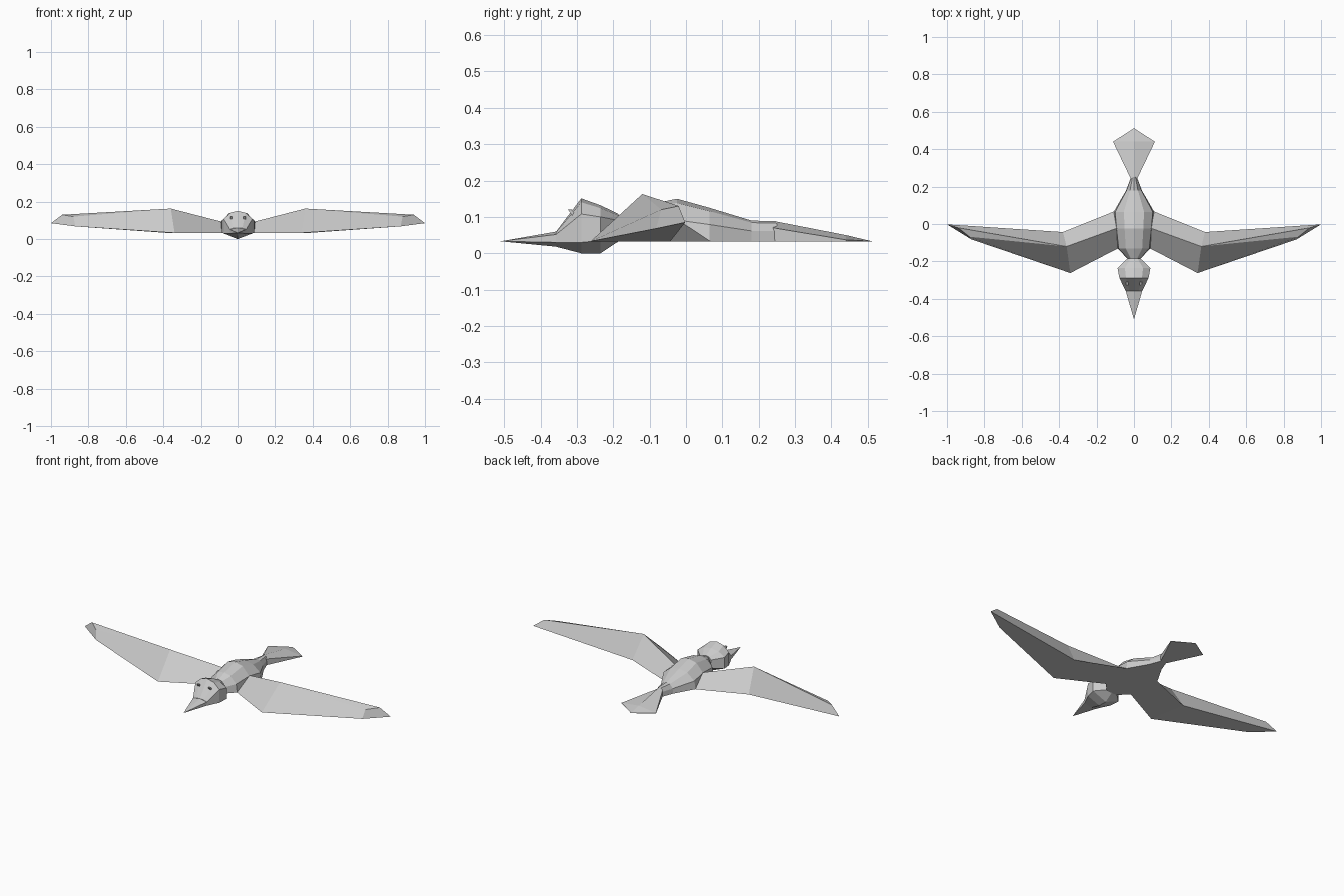
import bpy, bmesh

if "Cube" in bpy.data.objects:
    bpy.data.objects.remove(bpy.data.objects["Cube"])

FLOOR = 0.033


def make_object(name, bm):
    bmesh.ops.remove_doubles(bm, verts=bm.verts, dist=0.0005)
    bmesh.ops.recalc_face_normals(bm, faces=bm.faces)
    mesh = bpy.data.meshes.new(name)
    bm.to_mesh(mesh)
    bm.free()
    obj = bpy.data.objects.new(name, mesh)
    bpy.context.collection.objects.link(obj)
    return obj


def loft(name, sections):
    """Skin closed rings of equal point count and cap both ends."""
    bm = bmesh.new()
    rings = [[bm.verts.new(p) for p in ring] for ring in sections]
    n = len(rings[0])
    for a, b in zip(rings, rings[1:]):
        for i in range(n):
            j = (i + 1) % n
            bm.faces.new((a[i], a[j], b[j], b[i]))
    bm.faces.new(rings[0])
    bm.faces.new(rings[-1])
    return make_object(name, bm)


def ring(y, half):
    """Symmetric ring from a half profile running bottom centre to top centre."""
    right = [(x, y, z) for x, z in half]
    left = [(-x, y, z) for x, z in reversed(half[1:-1])]
    return right + left


# Body: flat belly, faceted back (y, half width, top)
body = [(-0.185, 0.035, 0.105), (-0.13, 0.088, 0.128), (-0.025, 0.10, 0.15),
        (0.065, 0.108, 0.125), (0.18, 0.042, 0.09), (0.25, 0.016, 0.088)]
loft("body", [ring(y, [(0, FLOOR), (w, FLOOR), (0.93 * w, FLOOR + 0.5 * (t - FLOOR)),
                       (0.5 * w, t - 0.1 * (t - FLOOR)), (0, t)]) for y, w, t in body])

# Tail: fan thinning to a point
tail = [(0.24, 0.016, 0.07, 0.089), (0.44, 0.112, 0.037, 0.05), (0.512, 0, FLOOR, FLOOR)]
loft("tail", [ring(y, [(0, FLOOR), (w, FLOOR), (w, s), (0, t)]) for y, w, s, t in tail])

# Head: keeled chin, rounded crown (y, chin, half width, low side, high side, top)
head = [(-0.185, 0.033, 0.035, 0.04, 0.09, 0.108), (-0.235, 0.0, 0.088, 0.035, 0.10, 0.132),
        (-0.288, 0.0, 0.078, 0.03, 0.108, 0.151), (-0.357, 0.018, 0.045, 0.03, 0.052, 0.06)]
loft("head", [ring(y, [(0, c), (w, lo), (w, hi), (0.55 * w, hi + 0.75 * (t - hi)), (0, t)])
              for y, c, w, lo, hi, t in head])

# Beak
loft("beak", [ring(-0.355, [(0, 0.018), (0.045, 0.03), (0.045, 0.052), (0, 0.06)]),
              ring(-0.51, [(0, FLOOR)] + [(0.0, FLOOR)] * 3)])

# Wings: triangular section with a raised elbow and a clipped tip, mirrored
wing = loft("wings", [
    [(0.085, -0.13, FLOOR), (0.085, -0.02, 0.092), (0.085, -0.02, 0.092), (0.10, 0.07, FLOOR)],
    [(0.34, -0.262, FLOOR), (0.36, -0.12, 0.163), (0.36, -0.12, 0.163), (0.38, -0.043, FLOOR)],
    [(0.87, -0.082, 0.068), (0.88, -0.068, 0.12), (0.94, -0.02, 0.13), (1.0, -0.002, 0.085)]])
mirror = wing.modifiers.new("mirror", 'MIRROR')
mirror.use_axis[0] = True

# Eyes: small flat pads on the forehead slope
bm = bmesh.new()
for side in (-1, 1):
    bmesh.ops.create_cube(bm, size=1)
    for v in bm.verts[-8:]:
        dx, dy, dz = v.co
        v.co = (side * 0.036 + dx * 0.014, -0.312 + dy * 0.01 - dz * 0.016, 0.11 + dz * 0.022)
make_object("eyes", bm)
